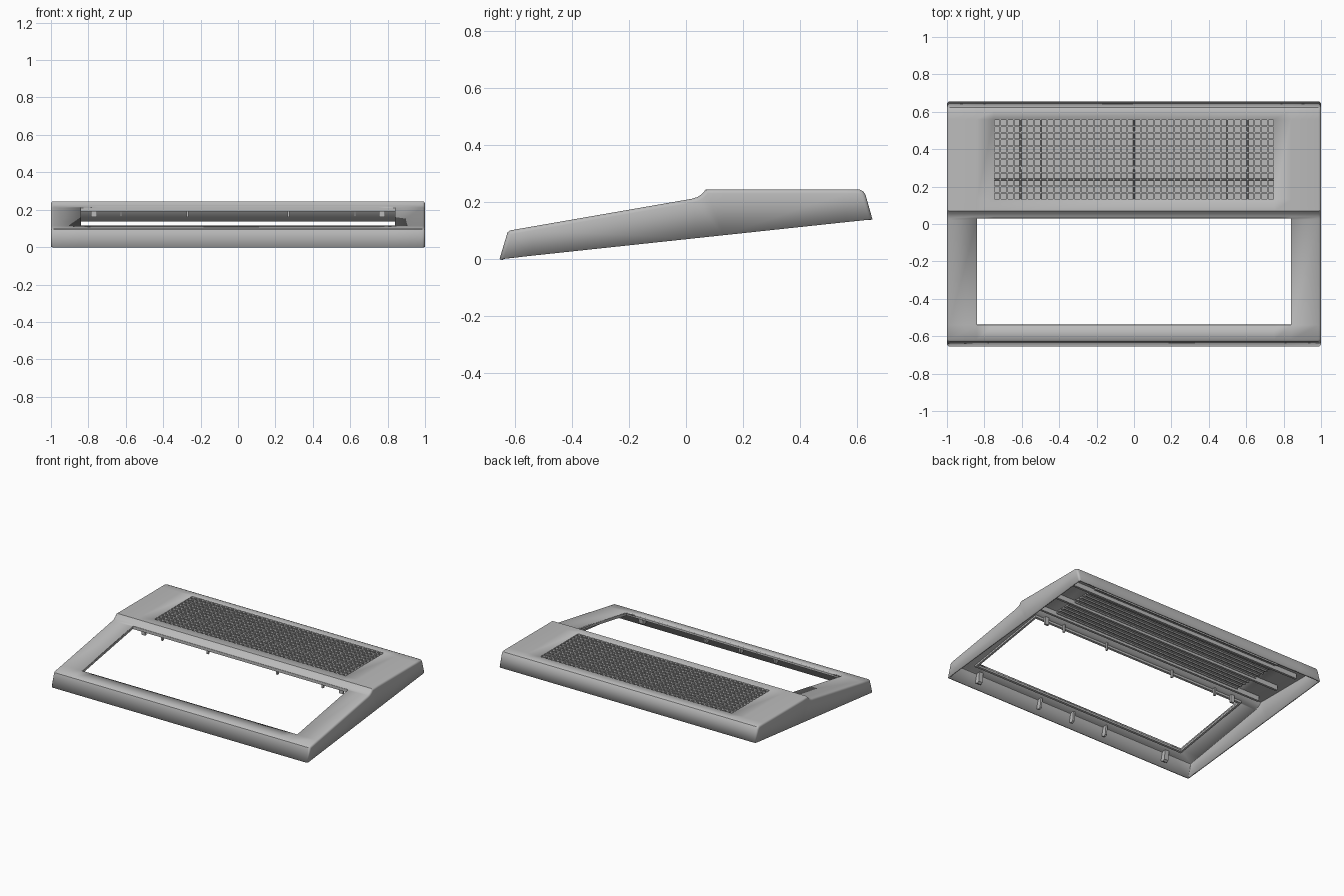
import bpy, bmesh, math
from mathutils import Vector

if "Cube" in bpy.data.objects:
    bpy.data.objects.remove(bpy.data.objects["Cube"], do_unlink=True)

grey = bpy.data.materials.new("warm grey plastic")
grey.use_nodes = True
COLOR = (0.5, 0.5, 0.5, 1)
grey.diffuse_color = COLOR
grey.node_tree.nodes["Principled BSDF"].inputs["Base Color"].default_value = COLOR


def finish(name, bm):
    mesh = bpy.data.meshes.new(name)
    bm.to_mesh(mesh)
    bm.free()
    mesh.materials.append(grey)
    obj = bpy.data.objects.new(name, mesh)
    bpy.context.collection.objects.link(obj)
    return obj


def prism_bm(points, x0, x1):
    """Extrude a (y, z) outline along x."""
    bm = bmesh.new()
    face = bm.faces.new([bm.verts.new((x0, y, z)) for y, z in points])
    ext = bmesh.ops.extrude_face_region(bm, geom=[face])
    verts = [g for g in ext["geom"] if isinstance(g, bmesh.types.BMVert)]
    bmesh.ops.translate(bm, verts=verts, vec=(x1 - x0, 0, 0))
    bmesh.ops.recalc_face_normals(bm, faces=bm.faces)
    return bm


def prism(name, points, x0, x1):
    return finish(name, prism_bm(points, x0, x1))


def box(name, x, y0, y1, z0, z1, half):
    return prism(name, [(y0, z0), (y1, z0), (y1, z1), (y0, z1)], x - half, x + half)


def slope(y):
    """Height of the sloping front deck."""
    return 0.1 + 0.174 * (y + 0.625)


WIN_X, WIN_Y0, WIN_Y1 = 0.84, -0.54, 0.03
COLS, ROWS, PITCH = 42, 12, 0.0357
VENT_Y, TOP = 0.345, 0.245
VENT_X, VENT_H = COLS * PITCH / 2, ROWS * PITCH / 2

# Housing: wedge outline with a step, hollow underneath
outline = [(-0.655, 0), (-0.627, 0.094), (-0.618, 0.101), (0.02, 0.212), (0.04, 0.218),
           (0.055, 0.228), (0.07, TOP), (0.608, TOP), (0.622, 0.239), (0.631, 0.225), (0.655, 0.14)]
bm = prism_bm(outline, -1, 1)
bottom = min(bm.faces, key=lambda f: f.normal.z)
rim = [e for e in bm.edges
       if abs(e.verts[0].co.x - e.verts[1].co.x) < 1e-5 and bottom not in e.link_faces]
bmesh.ops.delete(bm, geom=[bottom], context='FACES_ONLY')
bmesh.ops.bevel(bm, geom=rim, offset=0.014, segments=3, profile=0.5, affect='EDGES')


# Cut the window and the vent opening out of the upper skin
def cut_opening(half_x, y0, y1):
    for co, no in (((half_x, 0, 0), (1, 0, 0)), ((-half_x, 0, 0), (1, 0, 0)),
                   ((0, y0, 0), (0, 1, 0)), ((0, y1, 0), (0, 1, 0))):
        bmesh.ops.bisect_plane(bm, geom=bm.verts[:] + bm.edges[:] + bm.faces[:],
                               plane_co=co, plane_no=no)
    doomed = []
    for f in bm.faces:
        c = f.calc_center_median()
        if abs(c.x) < half_x and y0 < c.y < y1 and f.normal.z > 0.5:
            doomed.append(f)
    bmesh.ops.delete(bm, geom=doomed, context='FACES')


cut_opening(WIN_X, WIN_Y0, WIN_Y1)
cut_opening(VENT_X, VENT_Y - VENT_H, VENT_Y + VENT_H)
housing = finish("housing_shell", bm)
solid = housing.modifiers.new("wall", 'SOLIDIFY')
solid.thickness = 0.011
solid.offset = -1
bpy.context.view_layer.objects.active = housing
housing.select_set(True)
bpy.ops.object.shade_smooth_by_angle(angle=math.radians(32))
housing.select_set(False)

# Vent panel: a grid of small square pockets
bm = bmesh.new()
bmesh.ops.create_grid(bm, x_segments=COLS, y_segments=ROWS, size=1)
for v in bm.verts:
    v.co = Vector((v.co.x * VENT_X, v.co.y * VENT_H + VENT_Y, TOP))
cells = bm.faces[:]
bmesh.ops.inset_individual(bm, faces=cells, thickness=0.0055)
bmesh.ops.inset_individual(bm, faces=cells, thickness=0.0003, depth=-0.016)
finish("vent_grille", bm)
box("vent_backing", 0, VENT_Y - VENT_H, VENT_Y + VENT_H, 0.226, 0.2285, VENT_X)

# Fine slats and long ribs beneath the vent
for i in range(ROWS + 1):
    y = VENT_Y - VENT_H + i * PITCH
    box("vent_slat", 0, y - 0.004, y + 0.004, 0.217, 0.227, VENT_X)
for y in (0.12, 0.3, 0.49):
    box("support_rib", 0, y - 0.008, y + 0.008, 0.2, 0.236, 0.93)

# Raised lip around the underside of the window
W, D = 0.014, 0.024


def lip(name, y0, y1, x0, x1):
    prism(name, [(y0, slope(y0) - D), (y1, slope(y1) - D),
                 (y1, slope(y1) - 0.004), (y0, slope(y0) - 0.004)], x0, x1)


lip("window_lip_front", WIN_Y0 - W, WIN_Y0, -WIN_X - W, WIN_X + W)
lip("window_lip_back", WIN_Y1, WIN_Y1 + W, -WIN_X - W, WIN_X + W)
lip("window_lip_left", WIN_Y0, WIN_Y1, WIN_X, WIN_X + W)
lip("window_lip_right", WIN_Y0, WIN_Y1, -WIN_X - W, -WIN_X)

# Clips inside the front wall
for x in (-0.77, -0.27, 0, 0.27, 0.77):
    half = 0.016 if abs(x) > 0.5 else 0.007
    prism("front_clip", [(-0.632, 0.03), (-0.612, 0.02), (-0.598, 0.03),
                         (-0.59, 0.1), (-0.618, 0.095)], x - half, x + half)

# Small tabs behind the window and blocks inside the back wall
for side in (-1, 1):
    for x, half in ((0.27, 0.006), (0.625, 0.006), (0.77, 0.015)):
        box("window_tab", side * x, 0.045, 0.06, 0.16, 0.214, half)
    for x in (0.3, 0.88):
        box("back_block", side * x, 0.585, 0.61, 0.19, 0.236, 0.012)
